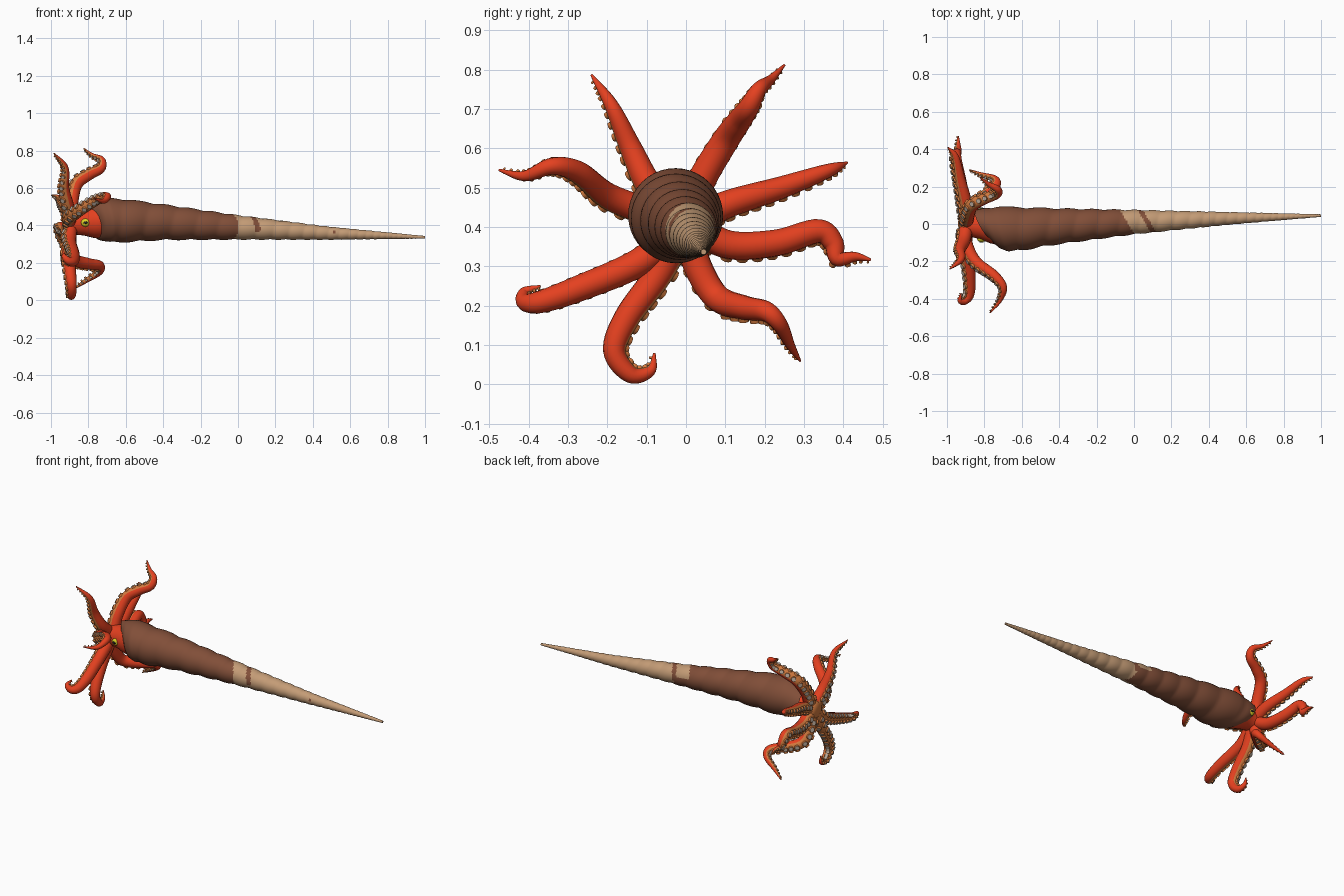
import bpy, bmesh, math
from mathutils import Vector, Matrix

cube = bpy.data.objects.get("Cube")
if cube:
    bpy.data.objects.remove(cube)


def material(name, *rgb):
    m = bpy.data.materials.new(name)
    m.use_nodes = True
    m.diffuse_color = (*rgb, 1)
    m.node_tree.nodes["Principled BSDF"].inputs["Base Color"].default_value = (*rgb, 1)
    return m


red = material("skin red", .78, .052, .014)
orange = material("underside orange", .66, .2, .05)
pale = material("sucker pale", .54, .44, .36)
brown = material("shell brown", .22, .077, .04)
tan = material("shell tan", .55, .33, .18)
yellow = material("eye yellow", .7, .62, .02)
black = material("pupil black", .02, .02, .02)


def finish(bm, name, *mats):
    mesh = bpy.data.meshes.new(name)
    bm.to_mesh(mesh)
    bm.free()
    ob = bpy.data.objects.new(name, mesh)
    bpy.context.collection.objects.link(ob)
    for m in mats:
        mesh.materials.append(m)
    bpy.ops.object.select_all(action='DESELECT')
    ob.select_set(True)
    bpy.context.view_layer.objects.active = ob
    bpy.ops.object.shade_smooth_by_angle(angle=math.radians(50))


def skin_rings(bm, rings, rule=lambda center, k: 0):
    """Bridge equal rings of points into a capped tube."""
    loops = [[bm.verts.new(p) for p in ring] for ring in rings]
    count = len(loops[0])
    for a, b in zip(loops, loops[1:]):
        for k in range(count):
            j = (k + 1) % count
            f = bm.faces.new((a[k], a[j], b[j], b[k]))
            f.material_index = rule(f.calc_center_median(), k)
    for end in (loops[0], loops[-1]):
        cap = bm.faces.new(end)
        cap.material_index = rule(cap.calc_center_median(), 0)
    bmesh.ops.recalc_face_normals(bm, faces=bm.faces)


def interpolate(table, x):
    for a, b in zip(table, table[1:]):
        if x <= b[0]:
            t = max(0, (x - a[0]) / (b[0] - a[0]))
            return [p + (q - p) * t for p, q in zip(a[1:], b[1:])]
    return table[-1][1:]


# Shell: a long cone with helical whorls; columns are x, radius, axis y, axis z
SHELL = [(-.8, .082, -.01, .43), (-.76, .106, -.02, .43), (-.7, .119, -.026, .428),
         (-.62, .116, -.026, .427), (-.4, .095, -.012, .418), (0, .065, .01, .39),
         (.5, .034, .03, .358), (1, .007, .045, .337)]


def shell_ring(x, sides=40):
    radius, cy, cz = interpolate(SHELL, x)
    turn = -math.log(1.15 - x) / .09
    lip = max(0, min(1, (-.5 - x) / .3))
    ring = []
    for k in range(sides):
        a = math.tau * k / sides
        whorl = abs(math.sin(math.pi * (turn + k / sides)))
        r = radius * (1 + .08 * (whorl - .65))
        slant = lip * (.045 * math.cos(a) + .025 * math.sin(a))
        ring.append((x - slant, cy + r * math.cos(a), cz + r * math.sin(a)))
    return ring


def shell_color(c, k):
    radius, cy, cz = interpolate(SHELL, c.x)
    side, up = (c.y - cy) / radius, (c.z - cz) / radius
    band_x = .07 - .035 * side
    band = abs(c.x - band_x) < .015 and up > -.35
    patch = c.x < band_x and side - up > .8
    fleck = abs(c.x - .515) < .007 and side < -.5 and 0 < up < .5
    return 0 if c.x < -.035 - .04 * side or band or patch or fleck else 1


STEPS = 340
span = math.log(.15 / 1.95)
xs = [1.15 - 1.95 * math.exp(span * i / STEPS) for i in range(STEPS + 1)]
bm = bmesh.new()
skin_rings(bm, [shell_ring(x) for x in xs], shell_color)
finish(bm, "shell", brown, tan)

# Head: tapered body from the arm crown into the shell mouth
HEAD = [(-.94, .012), (-.935, .045), (-.91, .065), (-.87, .064), (-.82, .073),
        (-.77, .09), (-.73, .096), (-.68, .07)]
bm = bmesh.new()
rings = []
for x, r in HEAD:
    cy, cz = -.015 * (x + .94) / .2, .41 + .015 * (x + .94) / .2
    rings.append([(x, cy + r * math.cos(math.tau * k / 24), cz + r * math.sin(math.tau * k / 24))
                  for k in range(24)])
skin_rings(bm, rings, lambda c, k: 1 if c.x < -.92 else 0)
finish(bm, "head", red, orange)

# Eyes with flattened slit pupils
for side, label in ((1, "left"), (-1, "right")):
    for part, size, out, mat in (("eye", (.024, .016, .022), .075, yellow),
                                 ("pupil", (.012, .004, .006), .09, black)):
        bm = bmesh.new()
        bmesh.ops.create_uvsphere(bm, u_segments=16, v_segments=10, radius=1)
        bm.transform(Matrix.LocRotScale(Vector((-.815, side * out - .006, .415)), None, Vector(size)))
        finish(bm, f"{label}_{part}", mat)


def spline(points, count):
    """Sample a smooth curve through the points."""
    pts = [2 * points[0] - points[1], *points, 2 * points[-1] - points[-2]]
    out = []
    for i in range(count + 1):
        u = i / count * (len(points) - 1)
        s = min(int(u), len(points) - 2)
        t = u - s
        a, b, c, d = pts[s:s + 4]
        out.append(b + (c - a) * t / 2 + (2 * a - 5 * b + 4 * c - d) * t * t / 2
                   + (3 * b - a - 3 * c + d) * t ** 3 / 2)
    return out


def arm(name, hint, *points):
    """Tapered arm with a paired row of suckers on the side given by hint."""
    crown = Vector((-.895, 0, .41))
    points = [Vector(p) for p in points]
    path = spline([crown.lerp(points[0], .2)] + points, 48)
    normal, rings, frames = Vector(hint), [], []
    for i, p in enumerate(path):
        along = (path[min(i + 1, 48)] - path[max(i - 1, 0)]).normalized()
        normal = (normal - along * normal.dot(along)).normalized()
        across = along.cross(normal)
        r = .034 * (1 - (i / 48) ** 2) + .003
        frames.append((p, normal.copy(), across, r))
        rings.append([p + r * (normal * math.cos(a) + across * math.sin(a))
                      for a in (math.tau * (k + .5) / 14 for k in range(14))])
    bm = bmesh.new()
    skin_rings(bm, rings, lambda c, k: 1 if k in (0, 1, 2, 11, 12, 13) else 0)
    finish(bm, name + "_arm", red, orange)

    bm = bmesh.new()
    travelled, gap = 0, .05
    for i in range(1, 48):
        travelled += (path[i] - path[i - 1]).length
        if travelled < gap:
            continue
        p, normal, across, r = frames[i]
        gap = travelled + .006 + r * .75
        for side in (-1, 1):
            d = normal * .8 + across * side * .6
            size = .46 * r + .001
            place = Matrix.LocRotScale(p + d * (r + .001), d.to_track_quat('Z', 'Y'), None)
            new = bmesh.ops.create_cone(bm, cap_ends=True, segments=10, radius1=size,
                                        radius2=size * .85, depth=.012, matrix=place)
            for f in {f for v in new["verts"] for f in v.link_faces}:
                f.normal_update()
                f.material_index = 1 if f.normal.dot(d) > .9 else 0
    finish(bm, name + "_suckers", orange, pale)


# Eight arms fanned around the crown
arm("upper_right", (-.8, -.6, 0), (-.91, -.09, .5), (-.93, -.14, .6), (-.925, -.19, .71),
    (-.985, -.24, .787))
arm("upper_left", (-1, 0, 0), (-.89, .04, .52), (-.865, .1, .62), (-.8, .135, .67),
    (-.735, .16, .705), (-.73, .185, .75), (-.78, .215, .775), (-.825, .25, .812))
arm("mid_upper_left", (-1, 0, -.5), (-.9, .11, .46), (-.93, .24, .5), (-.955, .36, .543),
    (-.995, .41, .564))
arm("mid_lower_left", (-1, 0, -.5), (-.91, .11, .355), (-.93, .23, .36), (-.95, .335, .39),
    (-.95, .375, .36), (-.94, .385, .32), (-.94, .43, .325), (-.94, .47, .317))
arm("lower_left", (-1, 0, -.5), (-.9, .03, .3), (-.88, .08, .22), (-.8, .15, .195),
    (-.74, .205, .185), (-.745, .24, .15), (-.82, .265, .1), (-.88, .29, .06))
arm("lower_right", (-.8, .6, 0), (-.91, -.07, .28), (-.9, -.15, .17), (-.89, -.182, .085),
    (-.89, -.14, .025), (-.9, -.09, .035), (-.905, -.08, .08))
arm("mid_lower_right", (-1, 0, 0), (-.9, -.12, .31), (-.88, -.27, .245), (-.88, -.37, .21),
    (-.905, -.41, .21), (-.93, -.41, .235), (-.925, -.37, .25))
arm("mid_upper_right", (-1, 0, -.4), (-.9, -.1, .44), (-.85, -.2, .48), (-.75, -.275, .54),
    (-.7, -.34, .555), (-.72, -.41, .53), (-.77, -.475, .545))
